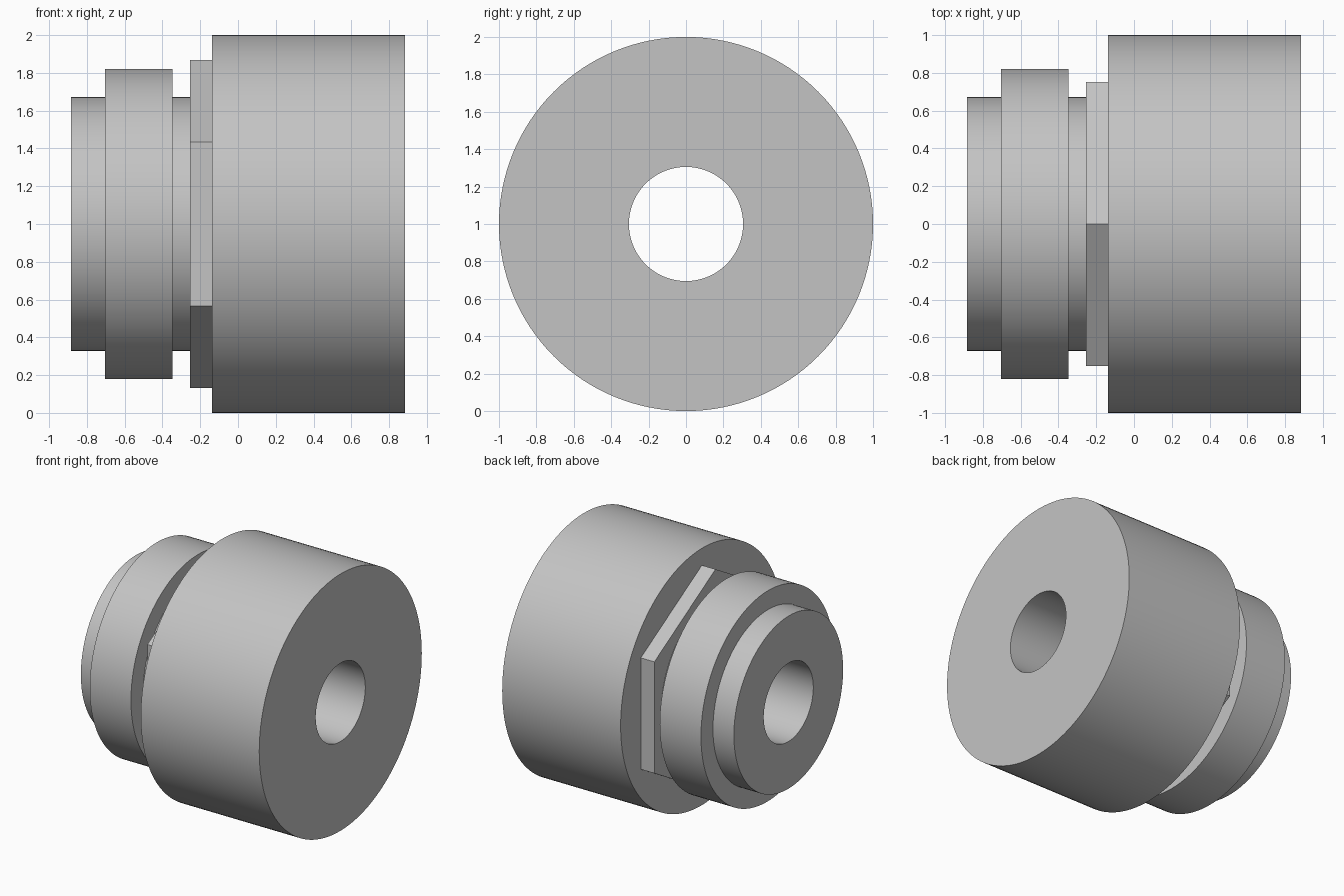
import bpy, bmesh, math
from mathutils import Vector, Matrix

if "Cube" in bpy.data.objects:
    bpy.data.objects.remove(bpy.data.objects["Cube"], do_unlink=True)

GREY = (0.55, 0.55, 0.55, 1)
metal = bpy.data.materials.new("plain grey")
metal.use_nodes = True
metal.diffuse_color = GREY
metal.node_tree.nodes["Principled BSDF"].inputs["Base Color"].default_value = GREY


def turn(name, profile, sides):
    """Revolve a closed (x, radius) profile about the x axis; first vertex points up."""
    bm = bmesh.new()
    rings = []
    for i in range(sides):
        spin = Matrix.Rotation(math.tau * i / sides, 3, 'X')
        rings.append([bm.verts.new(spin @ Vector((x, 0, r))) for x, r in profile])
    n = len(profile)
    for i in range(sides):
        a, b = rings[i], rings[(i + 1) % sides]
        for j in range(n):
            k = (j + 1) % n
            bm.faces.new((a[j], a[k], b[k], b[j]))
    bmesh.ops.recalc_face_normals(bm, faces=bm.faces)
    mesh = bpy.data.meshes.new(name)
    bm.to_mesh(mesh)
    bm.free()
    mesh.materials.append(metal)
    obj = bpy.data.objects.new(name, mesh)
    bpy.context.collection.objects.link(obj)
    obj.location.z = 1
    return obj


BORE, NECK, FLANGE, BODY = 0.305, 0.672, 0.82, 1.0
LEFT, RIGHT, SHOULDER = -0.883, 0.883, -0.137

# Stepped round body with a through bore
body = turn("stepped_body", [
    (LEFT, BORE), (LEFT, NECK), (-0.703, NECK), (-0.703, FLANGE),
    (-0.348, FLANGE), (-0.348, NECK), (SHOULDER, NECK), (SHOULDER, BODY),
    (RIGHT, BODY), (RIGHT, BORE)], 128)

# Hexagonal collar wrapped around the neck and seated in the shoulder
turn("hex_collar", [
    (-0.254, 0.6), (-0.254, 0.868), (SHOULDER + 0.01, 0.868), (SHOULDER + 0.01, 0.6)], 6)

# Smooth the round walls, keep the steps crisp
bpy.ops.object.select_all(action='DESELECT')
body.select_set(True)
bpy.context.view_layer.objects.active = body
bpy.ops.object.shade_smooth_by_angle(angle=math.radians(30))
